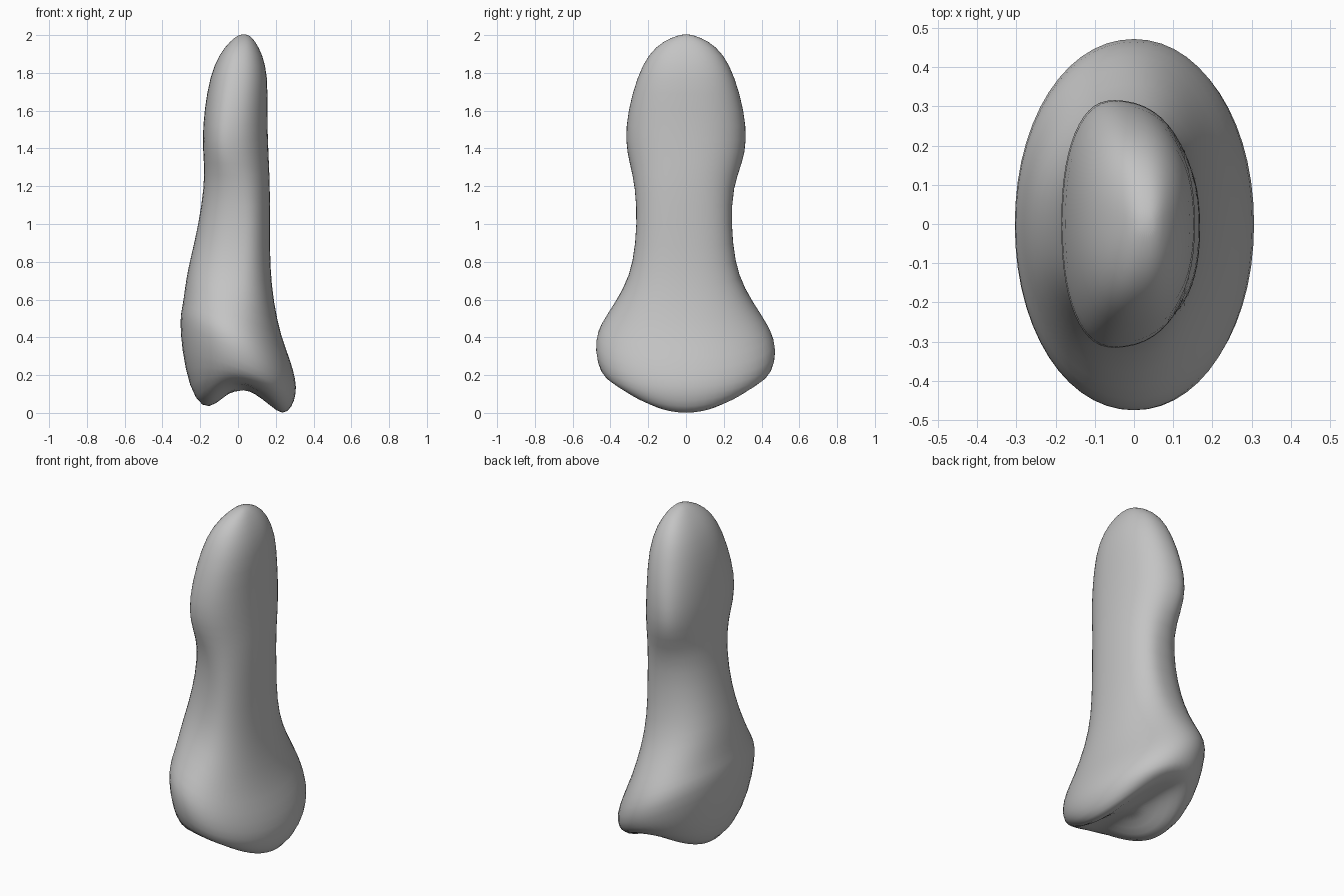
import bpy, bmesh, math

default = bpy.data.objects.get("Cube")
if default:
    bpy.data.objects.remove(default, do_unlink=True)

SIDES = 28

# Cross-sections in hundredths, top to bottom:
# height, right edge, left edge, widest-point x, half depth, tilt, lift at front and back
SECTIONS = [
    (200, 0, 6, 3, 4, 0, 0),
    (197, -4, 9, 2, 12, 0, 0),
    (190, -10, 13, 0, 20, 0, 0),
    (178, -15, 16, -1, 26, 0, 0),
    (160, -18, 15.5, -4, 31, 0, 0),
    (144, -19, 16, -6, 32.5, 0, 0),
    (132, -18, 16.5, -4, 30, 0, 0),
    (120, -18, 17, 1, 26, 0, 0),
    (100, -21, 17, 3, 25, 0, 0),
    (80, -25, 17, 1, 27, 3, 0),
    (65, -27.5, 19, 0, 32, 7, 0),
    (50, -29, 23, 0, 42, 10, 0),
    (42, -30, 27.5, 0, 46.5, 13, 0),
    (33, -31, 31, 0, 48.5, 16, 0),
    (22, -30, 31, 0, 46, 12, 1),
    (8, -26, 29, 0, 42, 5, 11),
    (0, -19, 24, 0, 36, 2, 16),
    (4, -12, 17, 1, 27, 0, 11),
    (11, -5, 8, 2, 14, 0, 2),
]


def ring(bm, section):
    """Add one closed cross-section, flattened slightly on its sides."""
    z, x0, x1, mid, depth, tilt, lift = (v / 100 for v in section)
    power = 0.88 if z > 0.6 else 0.97
    verts = []
    for i in range(SIDES):
        angle = math.tau * i / SIDES
        c, s = math.cos(angle), math.sin(angle)
        c = math.copysign(abs(c) ** power, c)
        s = math.copysign(abs(s) ** power, s)
        reach = x1 - mid if c > 0 else mid - x0
        shift = -0.01 if 0.4 < z < 1.3 else 0
        verts.append(bm.verts.new((mid + reach * c, shift + depth * s,
                                   z - tilt * c + lift * s * s)))
    return verts


# Bone surface lofted from the head down to the hollow of the base joint
bm = bmesh.new()
rings = [ring(bm, section) for section in SECTIONS]
for upper, lower in zip(rings, rings[1:]):
    for i in range(SIDES):
        j = (i + 1) % SIDES
        bm.faces.new((upper[i], lower[i], lower[j], upper[j]))

# Caps at the head tip and in the joint hollow
for loop, height in ((rings[0], 2.005), (rings[-1], 0.12)):
    tip = bm.verts.new((0.03, 0, height))
    for i in range(SIDES):
        bm.faces.new((loop[i], loop[(i + 1) % SIDES], tip))
bmesh.ops.recalc_face_normals(bm, faces=bm.faces)

mesh = bpy.data.meshes.new("finger_bone")
bm.to_mesh(mesh)
bm.free()
bone = bpy.data.objects.new("finger_bone", mesh)
bpy.context.collection.objects.link(bone)

# Plain grey bone colour
grey = bpy.data.materials.new("bone_grey")
grey.use_nodes = True
colour = (0.55, 0.55, 0.55, 1)
grey.diffuse_color = colour
grey.node_tree.nodes["Principled BSDF"].inputs["Base Color"].default_value = colour
mesh.materials.append(grey)

# Smooth organic finish
for face in mesh.polygons:
    face.use_smooth = True
soften = bone.modifiers.new("soften", "SUBSURF")
soften.levels = soften.render_levels = 1
